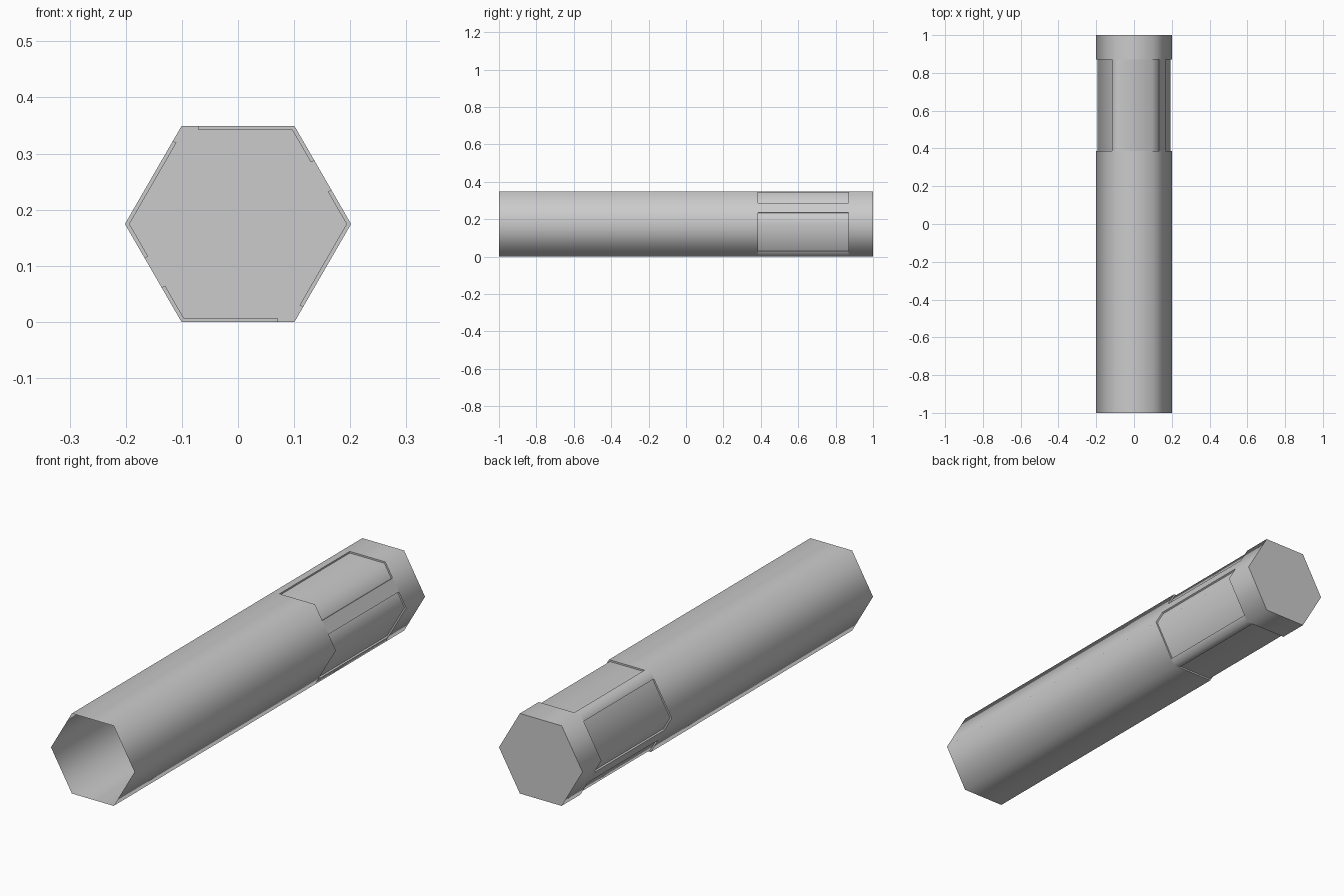
import bpy
import bmesh
from math import cos, sin, radians, floor, sqrt

cube = bpy.data.objects.get("Cube")
if cube:
    bpy.data.objects.remove(cube, do_unlink=True)

RADIUS = 0.2015
APOTHEM = RADIUS * sqrt(3) / 2
FRONT, SLOT_START, SLOT_END, BACK = -1.0, 0.386, 0.87, 1.0
DEPTH = 0.007      # recess depth
LAND = 0.15        # half width of each land, as a share of a hexagon side

grey = bpy.data.materials.new("plain grey")
grey.use_nodes = True
colour = (0.6, 0.6, 0.6, 1)
grey.diffuse_color = colour
grey.node_tree.nodes["Principled BSDF"].inputs["Base Color"].default_value = colour


def corner(i, scale=1.0):
    a = radians(60 * i)
    return RADIUS * scale * cos(a), APOTHEM + RADIUS * scale * sin(a)


def rim(t, depth=0.0):
    """Point on the hexagon outline; t counts corners, depth sinks it into the side."""
    if t == floor(t):
        return corner(t, 1 - depth / APOTHEM)
    i = floor(t)
    (ax, az), (bx, bz) = corner(i), corner(i + 1)
    f, a = t - i, radians(60 * i + 30)
    return ax + (bx - ax) * f - depth * cos(a), az + (bz - az) * f - depth * sin(a)


def strip(bm, points, y0, y1):
    """Run a chain of outline points along the tube."""
    for a, b in zip(points, points[1:]):
        bm.faces.new([bm.verts.new((p[0], y, p[1]))
                      for p, y in ((a, y0), (a, y1), (b, y1), (b, y0))])


def plate(bm, points, y):
    bm.faces.new([bm.verts.new((x, y, z)) for x, z in points])


def finish(bm, name):
    bmesh.ops.remove_doubles(bm, verts=bm.verts, dist=0.0002)
    mesh = bpy.data.meshes.new(name)
    bm.to_mesh(mesh)
    bm.free()
    mesh.materials.append(grey)
    ob = bpy.data.objects.new(name, mesh)
    bpy.context.collection.objects.link(ob)
    bpy.ops.object.select_all(action="DESELECT")
    ob.select_set(True)
    bpy.context.view_layer.objects.active = ob
    # hexagon corners shade smooth, right-angled steps stay sharp
    bpy.ops.object.shade_smooth_by_angle(angle=radians(70))


ring = [corner(i) for i in range(7)]

# Long open tube
bm = bmesh.new()
strip(bm, ring, FRONT, SLOT_START)
finish(bm, "tube_body")

# Closed collar at the back
bm = bmesh.new()
strip(bm, ring, SLOT_END, BACK)
plate(bm, ring[5::-1], BACK)
finish(bm, "end_collar")

# Grip section: four lands with a recess wrapped round a corner between each pair
bm = bmesh.new()
lands = (0.5, 2, 3.5, 5, 6.5)
for here, after in zip(lands, lands[1:]):
    middle = [here] if here == floor(here) else []
    strip(bm, [rim(t) for t in [here - LAND, *middle, here + LAND]],
          SLOT_START, SLOT_END)
    start, end = here + LAND, after - LAND
    stops = [start, *range(floor(start) + 1, floor(end) + 1), end]
    outer = [rim(t) for t in stops]
    inner = [rim(t, DEPTH) for t in stops]
    strip(bm, [outer[0], *inner, outer[-1]], SLOT_START, SLOT_END)
    # step walls at both ends of the recess
    for o0, o1, i0, i1 in zip(outer, outer[1:], inner, inner[1:]):
        plate(bm, (o0, i0, i1, o1), SLOT_START)
        plate(bm, (o0, o1, i1, i0), SLOT_END)
finish(bm, "recessed_grip")
